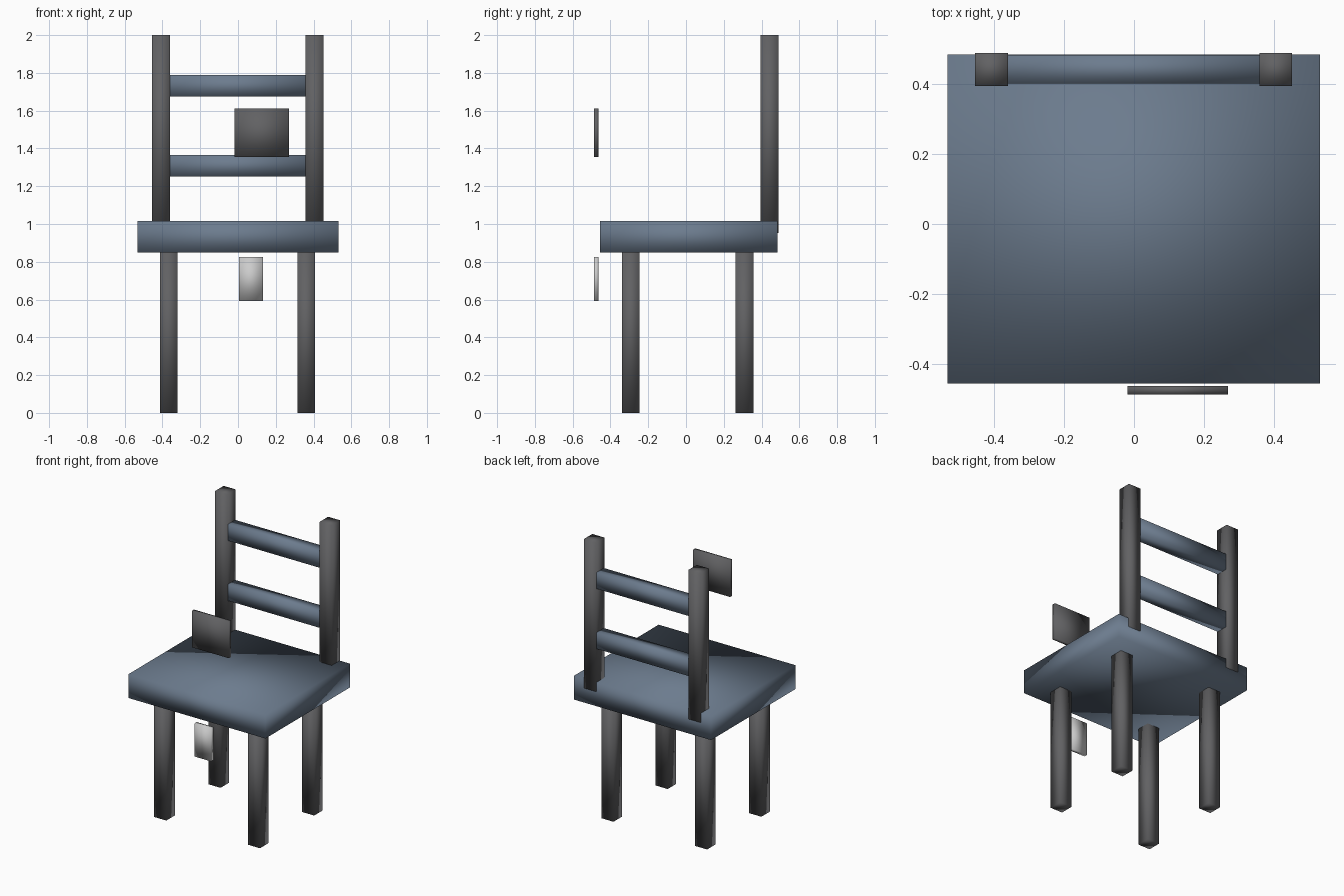
import bpy

if "Cube" in bpy.data.objects:
    bpy.data.objects.remove(bpy.data.objects["Cube"])


def material(name, color):
    m = bpy.data.materials.new(name)
    m.diffuse_color = (*color, 1)
    m.use_nodes = True
    m.node_tree.nodes["Principled BSDF"].inputs["Base Color"].default_value = m.diffuse_color
    return m


BLUE = material("slate_blue", (0.15, 0.20, 0.27))
DARK = material("dark_grey", (0.12, 0.12, 0.125))


def box(name, x, y, z, mat=None):
    """Smooth-shaded box from (min, max) ranges."""
    spans = (x, y, z)
    bpy.ops.mesh.primitive_cube_add(size=1, location=[(a + b) / 2 for a, b in spans])
    ob = bpy.context.object
    ob.name = name
    ob.scale = [b - a for a, b in spans]
    bpy.ops.object.transform_apply(location=False, rotation=False, scale=True)
    bpy.ops.object.shade_smooth()
    if mat:
        ob.data.materials.append(mat)
    return ob


# Seat slab
box("seat", (-0.533, 0.532), (-0.456, 0.484), (0.849, 1.016), BLUE)

# Four legs and two back posts
for side, leg_x, post_x in (("left", -0.367, -0.407), ("right", 0.361, 0.405)):
    for end, y in (("front", -0.292), ("back", 0.31)):
        box(f"{end}_leg_{side}", (leg_x - 0.047, leg_x + 0.047),
            (y - 0.047, y + 0.047), (0, 0.86), DARK)
    box(f"back_post_{side}", (post_x - 0.047, post_x + 0.047),
        (0.395, 0.489), (0.953, 2.0), DARK)

# Backrest rails
for name, z in (("lower_rail", 1.309), ("upper_rail", 1.731)):
    box(name, (-0.365, 0.362), (0.401, 0.483), (z - 0.057, z + 0.057), BLUE)

# Two thin loose panels in front of the chair
box("upper_panel", (-0.018, 0.269), (-0.487, -0.463), (1.355, 1.611), DARK)
box("lower_panel", (0.004, 0.132), (-0.487, -0.463), (0.593, 0.826))
